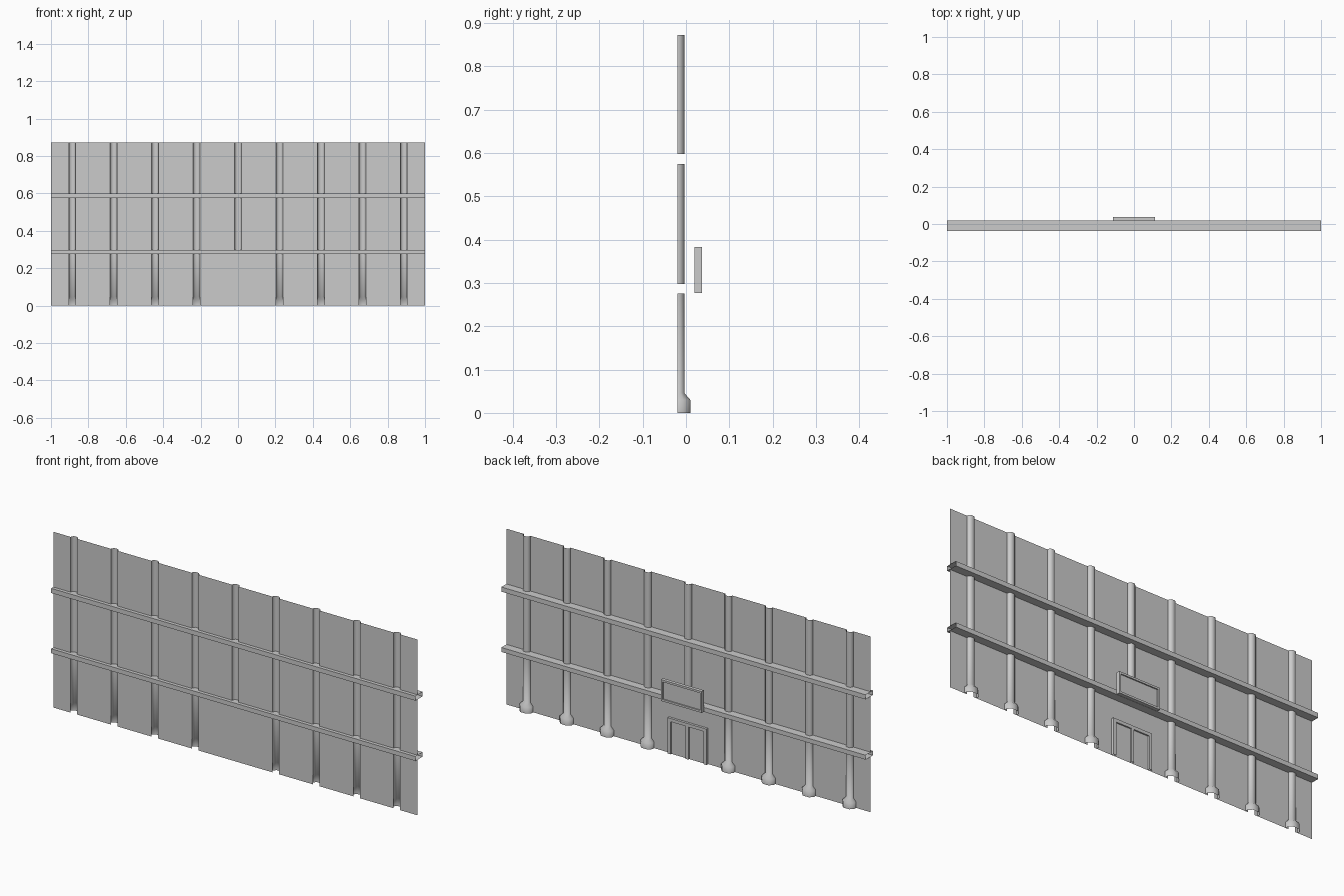
import bpy, math

if "Cube" in bpy.data.objects:
    bpy.data.objects.remove(bpy.data.objects["Cube"])

WALL_Y = -0.02
TOP = 0.872
STOREYS = [(0.0, 0.276), (0.298, 0.575), (0.598, TOP)]
COLUMNS = [i * 0.2217 for i in range(-4, 5)]
HALF = 0.018      # column half width
DEPTH = 0.016     # column depth behind the wall


def make(name, verts, faces, smooth=False):
    me = bpy.data.meshes.new(name)
    me.from_pydata(verts, [], faces)
    me.update()
    ob = bpy.data.objects.new(name, me)
    bpy.context.collection.objects.link(ob)
    if smooth:
        bpy.ops.object.select_all(action='DESELECT')
        ob.select_set(True)
        bpy.context.view_layer.objects.active = ob
        bpy.ops.object.shade_smooth_by_angle(angle=math.radians(65))
    return ob


def add_quad(v, f, pts):
    n = len(v)
    v += pts
    f.append(tuple(range(n, n + 4)))


# Flat wall panels between the open-backed columns
for s, (z0, z1) in enumerate(STOREYS):
    gaps = [c for c in COLUMNS if s > 0 or abs(c) > 0.01]
    xs = [-1.0] + [e for c in gaps for e in (c - HALF, c + HALF)] + [1.0]
    v, f = [], []
    for a, b in zip(xs[::2], xs[1::2]):
        add_quad(v, f, [(a, WALL_Y, z0), (b, WALL_Y, z0),
                        (b, WALL_Y, z1), (a, WALL_Y, z1)])
    make(f"wall_storey_{s + 1}", v, f)


# Half-octagonal column shell lofted through (z, half width, depth) rings
def column(name, cx, rings):
    shape = [(1, 0), (1, 0.45), (0.5, 1), (-0.5, 1), (-1, 0.45), (-1, 0)]
    n = len(shape)
    v = [(cx + px * w, WALL_Y + py * d, z)
         for z, w, d in rings for px, py in shape]
    f = [(r * n + i, r * n + i + 1, (r + 1) * n + i + 1, (r + 1) * n + i)
         for r in range(len(rings) - 1) for i in range(n - 1)]
    make(name, v, f, smooth=True)


for s, (z0, z1) in enumerate(STOREYS):
    for i, cx in enumerate(COLUMNS):
        if s == 0:
            if i != 4:
                column(f"column_with_foot_{i + 1}", cx,
                       [(0, 0.033, 0.03), (0.03, 0.033, 0.03),
                        (0.046, HALF, DEPTH), (z1, HALF, DEPTH)])
        else:
            column(f"column_{s + 1}_{i + 1}", cx,
                   [(z0, HALF, DEPTH), (z1, HALF, DEPTH)])

# Horizontal beams: tubes with open ends
for k in range(2):
    z0, z1 = STOREYS[k][1], STOREYS[k + 1][0]
    sec = [(-0.037, z0), (0.02, z0), (0.02, z1), (-0.037, z1)]
    v = [(x, y, z) for x in (-1, 1) for y, z in sec]
    f = [(i, i + 4, (i + 1) % 4 + 4, (i + 1) % 4) for i in range(4)]
    make(f"beam_{k + 1}", v, f)


# Sign board: box with a recessed panel on its back face
def rect(hw, z0, z1, y):
    return [(-hw, y, z0), (hw, y, z0), (hw, y, z1), (-hw, y, z1)]


b = 0.01
v = (rect(0.112, 0.277, 0.383, 0.02) + rect(0.112, 0.277, 0.383, 0.037)
     + rect(0.112 - b, 0.277 + b, 0.383 - b, 0.037)
     + rect(0.112 - b, 0.277 + b, 0.383 - b, 0.031))
f = [(0, 1, 2, 3), (15, 14, 13, 12)]
for r in range(3):
    for i in range(4):
        j = (i + 1) % 4
        f.append((r * 4 + i, r * 4 + 4 + i, r * 4 + 4 + j, r * 4 + j))
make("sign_board", v, f)

# Door frame: one outline extruded off the wall, with two door openings
W, H, T, M, OUT = 0.107, 0.178, 0.016, 0.008, 0.012
outline = [(-W, 0), (-W, H), (W, H), (W, 0), (W - T, 0), (W - T, H - T),
           (M, H - T), (M, 0), (-M, 0), (-M, H - T),
           (-W + T, H - T), (-W + T, 0)]
n = len(outline)
v = [(x, y, z) for y in (WALL_Y, WALL_Y + OUT) for x, z in outline]
f = [(i, (i + 1) % n, (i + 1) % n + n, i + n) for i in range(n)
     if outline[i][1] + outline[(i + 1) % n][1] > 0]
f.append(tuple(range(n, 2 * n)))
make("door_frame", v, f)

# Door leaves set slightly back inside the frame
for name, sx in (("door_left", -1), ("door_right", 1)):
    y = WALL_Y + 0.005
    v, f = [], []
    add_quad(v, f, [(sx * M, y, 0), (sx * M, y, H - T),
                    (sx * (W - T), y, H - T), (sx * (W - T), y, 0)])
    make(name, v, f)
